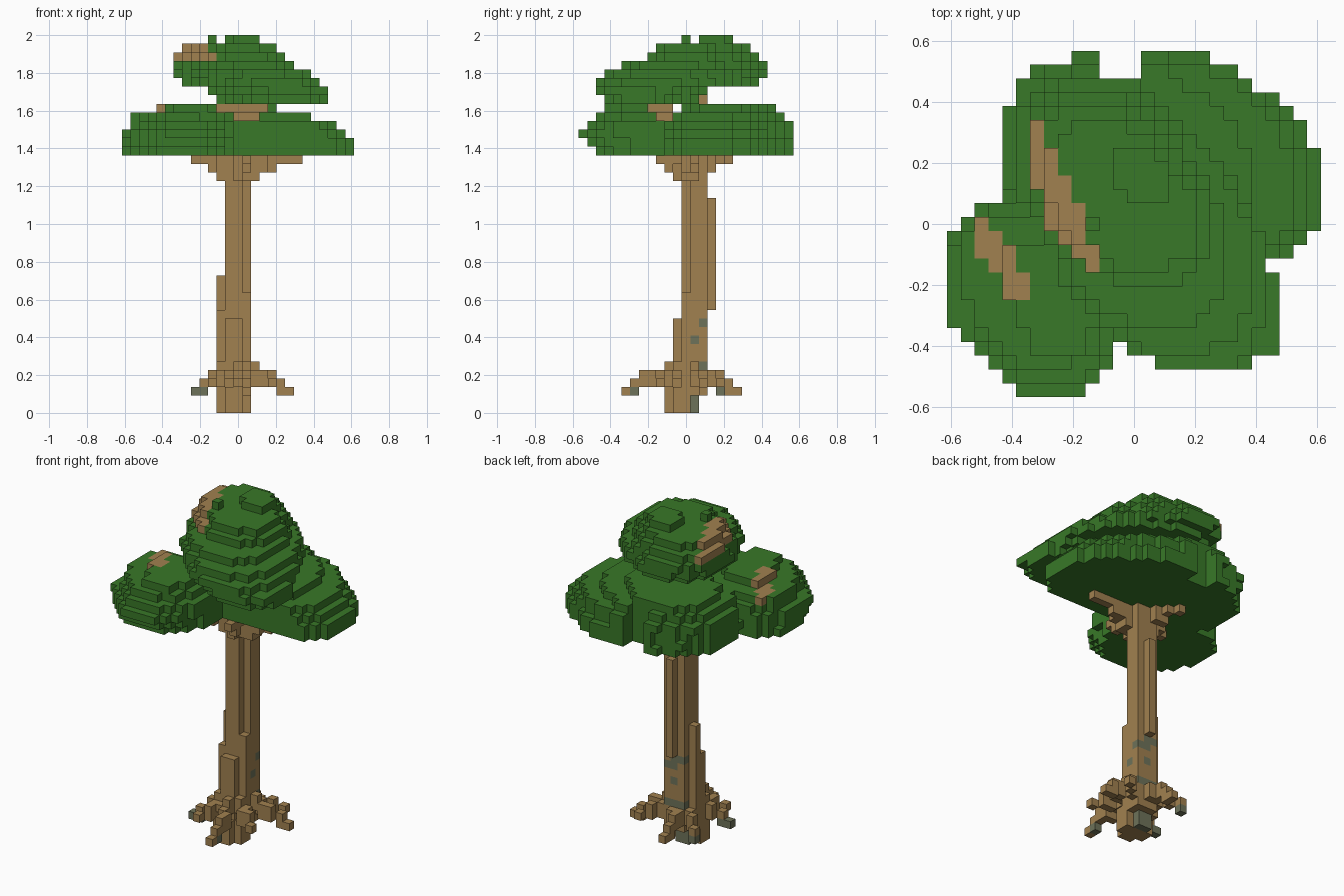
import bpy
import bmesh
from mathutils import Vector, noise

V = 2 / 44  # size of one block

cube = bpy.data.objects.get("Cube")
if cube:
    bpy.data.objects.remove(cube, do_unlink=True)


def make_material(name, rgb):
    mat = bpy.data.materials.new(name)
    mat.use_nodes = True
    mat.diffuse_color = (*rgb, 1)
    mat.node_tree.nodes["Principled BSDF"].inputs["Base Color"].default_value = (*rgb, 1)
    return mat


MATERIALS = [
    make_material("leaf_green", (0.040, 0.188, 0.021)),
    make_material("bark_brown", (0.355, 0.218, 0.080)),
    make_material("moss_grey", (0.155, 0.170, 0.100)),
]
LEAF, BARK, MOSS = range(3)

blocks = {}  # grid cell -> (part name, colour)


def put(part, x, y, z, color=BARK):
    blocks.setdefault((x, y, z), (part, color))


def box(part, xs, ys, zs, color=BARK):
    for x in range(xs[0], xs[1] + 1):
        for y in range(ys[0], ys[1] + 1):
            for z in range(zs[0], zs[1] + 1):
                put(part, x, y, z, color)


def limb(part, points, color=BARK):
    """Line of blocks through the given cells."""
    for a, b in zip(points, points[1:]):
        a, b = Vector(a), Vector(b)
        steps = max(1, int(max(abs(c) for c in b - a)) * 3)
        for s in range(steps + 1):
            p = a.lerp(b, s / steps)
            put(part, round(p.x), round(p.y), round(p.z), color)


def crown(part, base, layers, skew, keep, bare):
    """Stack of oval leaf layers (x low, x high, y low, y high), skewed on the diagonal."""
    for k, (x0, x1, y0, y1) in enumerate(layers):
        z = base + k
        for x in range(x0, x1 + 1):
            for y in range(y0, y1 + 1):
                dx = (2 * x - x0 - x1) / (x1 - x0 + 1)
                dy = (2 * y - y0 - y1) / (y1 - y0 + 1)
                r = (dx * dx + dy * dy + 2 * skew * dx * dy) / (1 - skew * skew)
                bump = 0.15 * noise.noise(Vector((x * 0.37, y * 0.37, z * 0.6)))
                if r < 1.03 + bump and keep(x, y, z):
                    put(part, x, y, z, BARK if bare(x, y, z) else LEAF)


# Moss patches on the bark
for cell in [(1, 2, 10), (1, 1, 8), (0, 2, 8), (0, 2, 11), (-1, 2, 11), (0, 2, 10)]:
    put("trunk", *cell, MOSS)
box("trunk", (1, 1), (1, 2), (5, 5), MOSS)
box("trunk", (-1, 0), (2, 2), (3, 5), MOSS)
box("trunk", (-1, 0), (1, 1), (0, 1), MOSS)
box("roots", (1, 1), (-6, -6), (2, 2), MOSS)

# Trunk: ridged core, side buttresses and foot
box("trunk", (-1, 1), (1, 2), (2, 35))
box("trunk", (0, 0), (0, 0), (2, 31))
box("trunk", (-1, -1), (0, 0), (2, 27))
box("trunk", (1, 1), (0, 0), (2, 13))
box("trunk", (0, 0), (3, 3), (12, 24))
box("trunk", (-2, -2), (0, 1), (2, 11))
box("trunk", (-2, -2), (1, 1), (12, 15))
box("trunk", (-1, 0), (-1, -1), (2, 10))
box("trunk", (-1, 0), (-2, 1), (0, 2))
box("trunk", (1, 1), (-1, 0), (0, 2))
box("trunk", (-2, -2), (-1, 0), (0, 2))

# Roots: step out and down from the trunk, the long ones drop at the tip
ROOT_TIPS = [(6, 2, 2, BARK), (-5, -2, 2, MOSS), (1, -7, 2, BARK), (-1, 6, 2, BARK),
             (-4, 4, 2, MOSS), (4, -3, 3, BARK), (-3, -4, 3, BARK), (4, 4, 3, BARK)]
for tx, ty, tz, color in ROOT_TIPS:
    tip = Vector((tx, ty, 0))
    limb("roots", [tip * 0.88 + Vector((0, 0, tz)), (tx, ty, tz)], color)
    for start, end, z in [(0, 0.35, 5), (0.1, 0.68, 4), (0.5, 0.88, 3)]:
        up = Vector((0, 0, z))
        limb("roots", [tip * start + up, tip * end + up])

# Branches: a stepped cross under the lower crowns
for z, reach in [(27, 0.35), (28, 0.6), (29, 1)]:
    for tx, ty in [(7, 1), (-5, -1), (-3, 5), (1, -3)]:
        limb("branches", [(0, 1, z), (tx * reach, ty * reach, z)])
        limb("branches", [(0, 0, z), (tx * reach * 0.8, ty * reach * 0.8, z)])

# Branches carrying the upper crown
box("upper_branch", (-2, 3), (-4, -2), (35, 35))
box("upper_branch", (0, 2), (-3, -2), (34, 34))
box("upper_branch", (-1, 1), (1, 2), (36, 37))

# Front lower crown, cut straight at the back and chamfered at the front corner
crown("front_crown", 30,
      [(-13, -1, -10, 2), (-13, -1, -11, 2), (-13, -1, -12, 2),
       (-12, -1, -11, 2), (-12, -2, -10, 2), (-10, -3, -9, -2)],
      0.12,
      lambda x, y, z: y <= 1 - (z > 33) and x + y >= -20 and (z < 35 or 2 * x + y >= -23),
      lambda x, y, z: z >= 34 and y > -6 and abs(x + 11.2 + 0.6 * y) < 1.1)

# Back lower crown, cut straight at the front and notched behind
crown("back_crown", 30,
      [(-9, 13, -4, 12), (-9, 13, -4, 12), (-9, 12, -4, 12),
       (-9, 11, -4, 12), (-8, 8, -3, 11), (-7, 4, 0, 10)],
      0.18, lambda x, y, z: y >= -2 + 2 * (z > 33) and not (y > 10 and -3 < x < 1),
      lambda x, y, z: False)

# Upper crown, leaning up towards the back, with a bare strip along one edge
crown("upper_crown", 36,
      [(-2, 10, -9, 1), (-3, 10, -10, 2), (-6, 9, -10, 8), (-7, 8, -9, 9),
       (-7, 6, -7, 9), (-7, 5, -4, 8), (-6, 4, -3, 7), (-1, 2, 2, 5)],
      0.38, lambda x, y, z: True,
      lambda x, y, z: z in (41, 42) and x + 0.47 * y < -3.5)
put("upper_crown", -3, 0, 43, LEAF)

# Skin each part: one square for every block side that is open
SIDES = [Vector(d) for d in
         [(1, 0, 0), (-1, 0, 0), (0, 1, 0), (0, -1, 0), (0, 0, 1), (0, 0, -1)]]


def build(part):
    bm = bmesh.new()
    corners = {}

    def corner(p):
        key = tuple(round(c * 2) for c in p)
        if key not in corners:
            corners[key] = bm.verts.new(p * V)
        return corners[key]

    for cell, (owner, color) in blocks.items():
        if owner != part:
            continue
        center = Vector(cell) + Vector((0, 0, 0.5))
        for n in SIDES:
            if tuple(int(a + b) for a, b in zip(cell, n)) in blocks:
                continue
            u = Vector((n.y, n.z, n.x)) / 2
            w = n.cross(u)
            ring = [u + w, w - u, -u - w, u - w]
            face = bm.faces.new([corner(center + n / 2 + r) for r in ring])
            face.material_index = color
    mesh = bpy.data.meshes.new(part)
    bm.normal_update()
    bm.to_mesh(mesh)
    bm.free()
    for mat in MATERIALS:
        mesh.materials.append(mat)
    bpy.context.scene.collection.objects.link(bpy.data.objects.new(part, mesh))


for name in sorted({owner for owner, _ in blocks.values()}):
    build(name)
